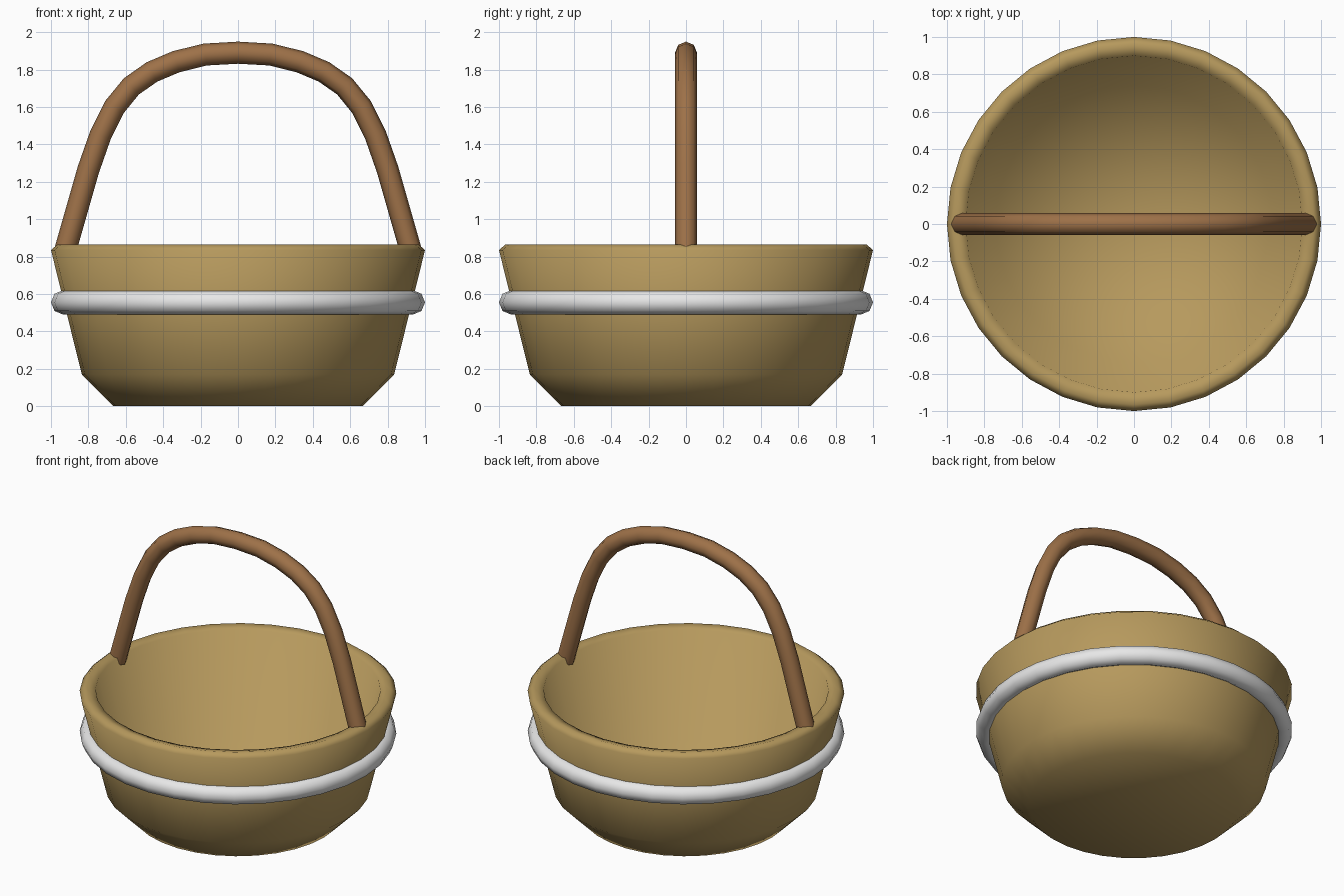
import bpy, bmesh, math

if "Cube" in bpy.data.objects:
    bpy.data.objects.remove(bpy.data.objects["Cube"], do_unlink=True)

SIDES = 32


def material(name, rgb):
    mat = bpy.data.materials.new(name)
    mat.use_nodes = True
    mat.diffuse_color = (*rgb, 1)
    mat.node_tree.nodes["Principled BSDF"].inputs["Base Color"].default_value = (*rgb, 1)
    return mat


def lathe(name, profile, mat, closed=False):
    """Spin (radius, height) points round z; a zero radius becomes a pole."""
    bm = bmesh.new()
    verts = [bm.verts.new((r, 0, z)) for r, z in profile]
    edges = [bm.edges.new(pair) for pair in zip(verts, verts[1:])]
    if closed:
        edges.append(bm.edges.new((verts[-1], verts[0])))
    bmesh.ops.spin(bm, geom=verts + edges, cent=(0, 0, 0), axis=(0, 0, 1),
                   angle=math.tau, steps=SIDES)
    bmesh.ops.remove_doubles(bm, verts=bm.verts, dist=0.0005)
    bmesh.ops.recalc_face_normals(bm, faces=bm.faces)
    for face in bm.faces:
        face.smooth = True
    mesh = bpy.data.meshes.new(name)
    bm.to_mesh(mesh)
    bm.free()
    mesh.materials.append(mat)
    obj = bpy.data.objects.new(name, mesh)
    bpy.context.collection.objects.link(obj)
    return obj


wicker = material("wicker tan", (0.47, 0.32, 0.11))
wood = material("handle brown", (0.34, 0.165, 0.065))
white = material("band white", (0.8, 0.8, 0.8))

# Hollow basket: outer wall, bevelled rim, straight inner wall and floor
lathe("basket_bowl", [(0, 0), (0.665, 0), (0.835, 0.17), (1, 0.835), (0.965, 0.865),
                      (0.90, 0.85), (0.74, 0.15), (0, 0.15)], wicker)

# Round band hugging the wall
ring = [(0.935 + 0.065 * math.cos(i * math.tau / 8),
         0.555 + 0.065 * math.sin(i * math.tau / 8)) for i in range(8)]
lathe("basket_band", ring, white, closed=True)

# Arched handle sunk into the rim: half path mirrored, swept with a round section
half = [(0.93, 0.81), (0.80, 1.265), (0.735, 1.45), (0.66, 1.60), (0.57, 1.71),
        (0.46, 1.787), (0.33, 1.842), (0.175, 1.88)]
path = [(-x, z) for x, z in half] + [(0, 1.89)] + half[::-1]
curve = bpy.data.curves.new("handle", "CURVE")
curve.dimensions = "3D"
curve.bevel_depth = 0.059
curve.bevel_resolution = 2
curve.use_fill_caps = True
spline = curve.splines.new("POLY")
spline.points.add(len(path) - 1)
for point, (x, z) in zip(spline.points, path):
    point.co = (x, 0, z, 1)
spline.use_smooth = True
curve.materials.append(wood)
handle = bpy.data.objects.new("handle", curve)
bpy.context.collection.objects.link(handle)
bpy.context.view_layer.objects.active = handle
handle.select_set(True)
bpy.ops.object.convert(target="MESH")
bpy.ops.object.shade_smooth_by_angle(angle=math.radians(50))
